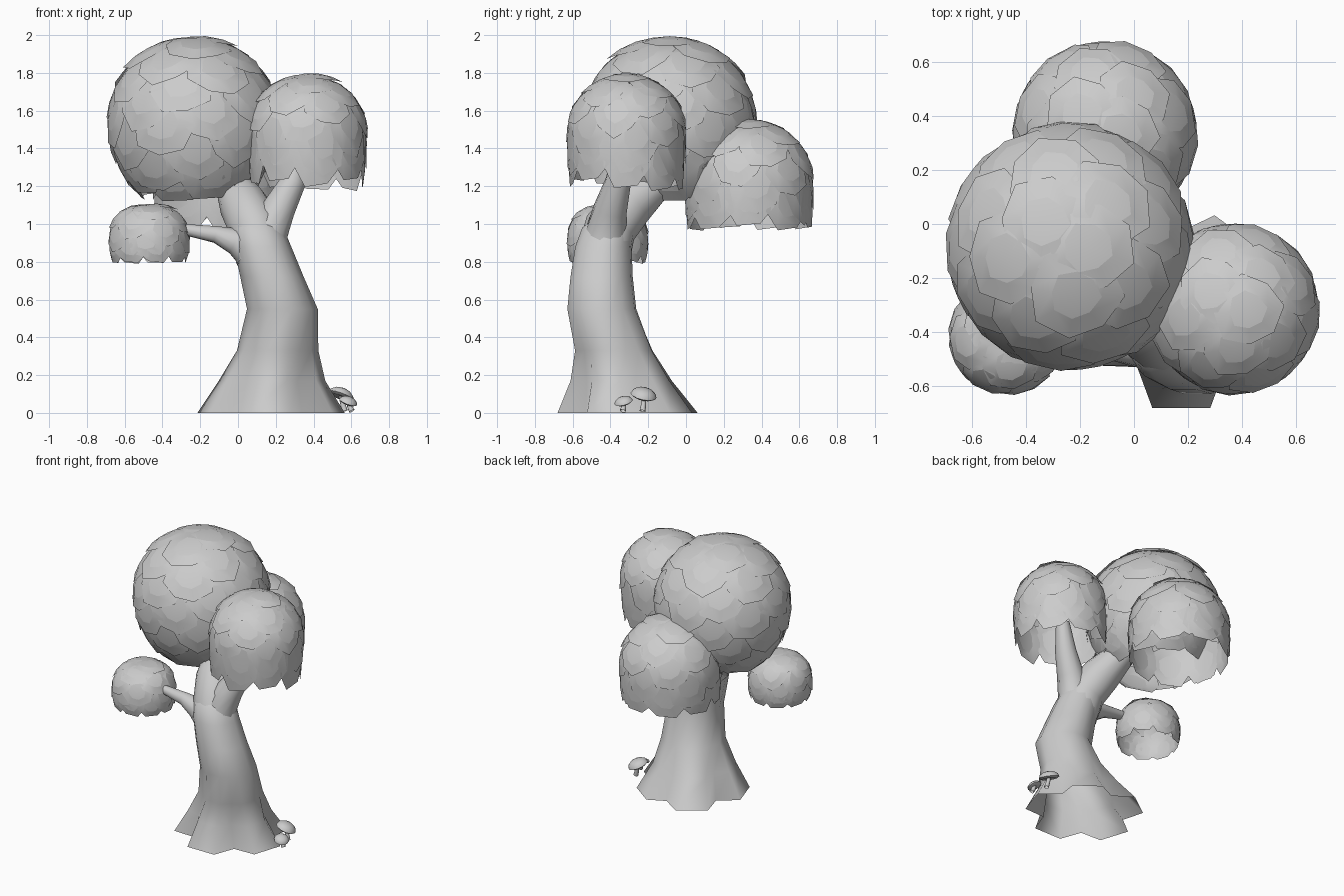
import bpy, bmesh, math, random
from mathutils import Vector, Matrix

if "Cube" in bpy.data.objects:
    bpy.data.objects.remove(bpy.data.objects["Cube"])

random.seed(7)


def finish(name, bm, angle=60):
    if "foliage" not in name:
        bmesh.ops.recalc_face_normals(bm, faces=bm.faces)
    me = bpy.data.meshes.new(name)
    bm.to_mesh(me)
    bm.free()
    ob = bpy.data.objects.new(name, me)
    bpy.context.collection.objects.link(ob)
    bpy.ops.object.select_all(action='DESELECT')
    ob.select_set(True)
    bpy.context.view_layer.objects.active = ob
    bpy.ops.object.shade_smooth_by_angle(angle=math.radians(angle))
    return ob


def bridge(bm, rings):
    for a, b in zip(rings, rings[1:]):
        n = len(a)
        for i in range(n):
            bm.faces.new((a[i], a[(i + 1) % n], b[(i + 1) % n], b[i]))


def tube(name, path, sides=12):
    """Tapered tube through (x, y, z, radius) points, closed at its tip."""
    bm = bmesh.new()
    pts = [Vector(p[:3]) for p in path]
    rings = []
    for i, p in enumerate(pts):
        d = (pts[min(i + 1, len(pts) - 1)] - pts[max(i - 1, 0)]).normalized()
        u = d.cross(Vector((0.3, 1, 0.1))).normalized()
        v = d.cross(u)
        rings.append([bm.verts.new(p + path[i][3] * (u * math.cos(t) + v * math.sin(t)))
                      for t in (math.tau * k / sides for k in range(sides))])
    bridge(bm, rings)
    bm.faces.new(rings[-1])
    return finish(name, bm)


# Trunk: five flared root lobes that fade into a round, curved stem (open below)
def trunk():
    # z, centre x, centre y, radius, lobe amount
    levels = [(0, .175, -.305, .375, 1), (.17, .18, -.34, .275, .65),
              (.33, .21, -.38, .213, .3), (.55, .235, -.448, .187, .05),
              (.72, .18, -.45, .168, 0), (.88, .13, -.44, .152, 0),
              (.98, .105, -.42, .135, 0), (1.06, .09, -.37, .085, 0)]
    bm = bmesh.new()
    rings = []
    for z, cx, cy, r, lobe in levels:
        ring = []
        for k in range(5):
            for off, f in ((-16, 1.04), (16, 1.04), (36, .74)):
                t = math.radians(-90 + 72 * k + off)
                rr = r * (1 + (f - 1) * lobe) * (1 - (.08 * lobe if k == 2 and off < 30 else 0))
                ring.append(bm.verts.new((cx + rr * math.cos(t), cy + rr * math.sin(t), z)))
        rings.append(ring)
    bridge(bm, rings)
    bm.faces.new(rings[-1])
    finish("trunk", bm, 100)


trunk()

# Limbs
tube("right_limb", [(.15, -.44, .8, .12), (.155, -.425, .95, .112), (.215, -.4, 1.08, .09),
                    (.29, -.36, 1.22, .07), (.34, -.33, 1.4, .045)])
tube("back_limb", [(.13, -.44, .82, .145), (.09, -.4, .98, .14), (.03, -.3, 1.1, .13),
                   (-.03, -.15, 1.22, .095), (-.07, .03, 1.29, .06), (-.09, .2, 1.34, .04)])
tube("side_branch", [(.1, -.45, .82, .1), (-.01, -.45, .91, .075),
                     (-.12, -.45, .945, .045), (-.28, -.45, .97, .03)])


# Foliage: overlapping curved leaf patches forming a dome open underneath
def foliage(name, centre, radius, count, low_angle, tuck, size, rim, hang, power=2):
    c = Vector(centre)
    bm = bmesh.new()

    def place(d, lift):
        d = d.normalized()
        h = math.hypot(d.x, d.y)
        if d.z < 0:
            flat = Vector((d.x, d.y, 0)).normalized()
            d = flat * math.sqrt(1 - tuck * d.z * d.z) + Vector((0, 0, d.z * hang))
        else:  # power above 2 gives a boxier shoulder
            d = d / (h ** power + d.z ** power) ** (1 / power)
        return c + d * radius * lift

    # spiral of patches over the dome, then an even row along the lower edge
    spots = []
    zmin = math.cos(math.radians(low_angle))
    for i in range(count):
        z = 1 - (1 - zmin) * (i + .3) / count
        spots.append((z, i * 2.39996 + random.uniform(-.06, .06)))
    for i in range(rim):
        spots.append((zmin + random.uniform(-.1, .06), math.tau * i / rim))

    for i, (z, a) in enumerate(spots):
        s = math.sqrt(1 - z * z)
        n = Vector((s * math.cos(a), s * math.sin(a), z))
        u = Vector((-math.sin(a), math.cos(a), 0))
        v = n.cross(u)
        base = random.uniform(.97, .985)
        turn = random.uniform(0, 1) if i < count else math.pi / 8
        rings = []
        for f in (.5, 1):
            ring = []
            for k in range(8):
                t = math.tau * k / 8 + turn
                w = size * f * (1 + .08 * math.sin(3 * t + i))
                # lower rim stands out, upper rim tucks under its neighbour
                lift = base - .03 * f * math.sin(t)
                ring.append(bm.verts.new(place(n + w * (u * math.cos(t) + v * math.sin(t)), lift)))
            rings.append(ring)
        mid = bm.verts.new(place(n, base))
        for k in range(8):
            bm.faces.new((mid, rings[0][k], rings[0][(k + 1) % 8]))
        bridge(bm, rings)
    finish(name, bm, 80)


foliage("main_foliage", (-.237, -.085, 1.55), .462, 44, 126, .85, .42, 10, 1.04)
foliage("right_foliage", (.367, -.315, 1.487), .32, 26, 103, .35, .46, 9, 1.45)
foliage("back_foliage", (-.107, .335, 1.22), .345, 26, 103, .3, .46, 9, 1.18)
foliage("small_foliage", (-.47, -.415, .895), .218, 17, 90, .75, .54, 9, .9, 2.6)


# Mushrooms: tilted dome caps on short stems
def mushroom(name, x, y, z, r, tilt_x, tilt_y):
    tube(name + "_stem", [(x + .02, y - .005, .01, .017), (x + .01, y, z * .5, .014), (x, y, z + .01, .014)], 8)
    bm = bmesh.new()
    profile = [(.3, -.1), (.75, -.16), (1, 0), (.9, .25), (.6, .47), (.25, .57)]
    rings = [[bm.verts.new((r * p * math.cos(math.tau * k / 12), r * p * math.sin(math.tau * k / 12), r * h))
              for k in range(12)] for p, h in profile]
    bridge(bm, rings)
    bm.faces.new(rings[-1])
    bm.faces.new(rings[0][::-1])
    m = Matrix.Translation((x, y, z)) @ Matrix.Rotation(tilt_y, 4, 'Y') @ Matrix.Rotation(tilt_x, 4, 'X')
    bmesh.ops.transform(bm, matrix=m, verts=bm.verts)
    finish(name + "_cap", bm)


mushroom("tall_mushroom", .545, -.225, .092, .07, -.2, .35)
mushroom("short_mushroom", .583, -.33, .057, .05, .25, .35)
